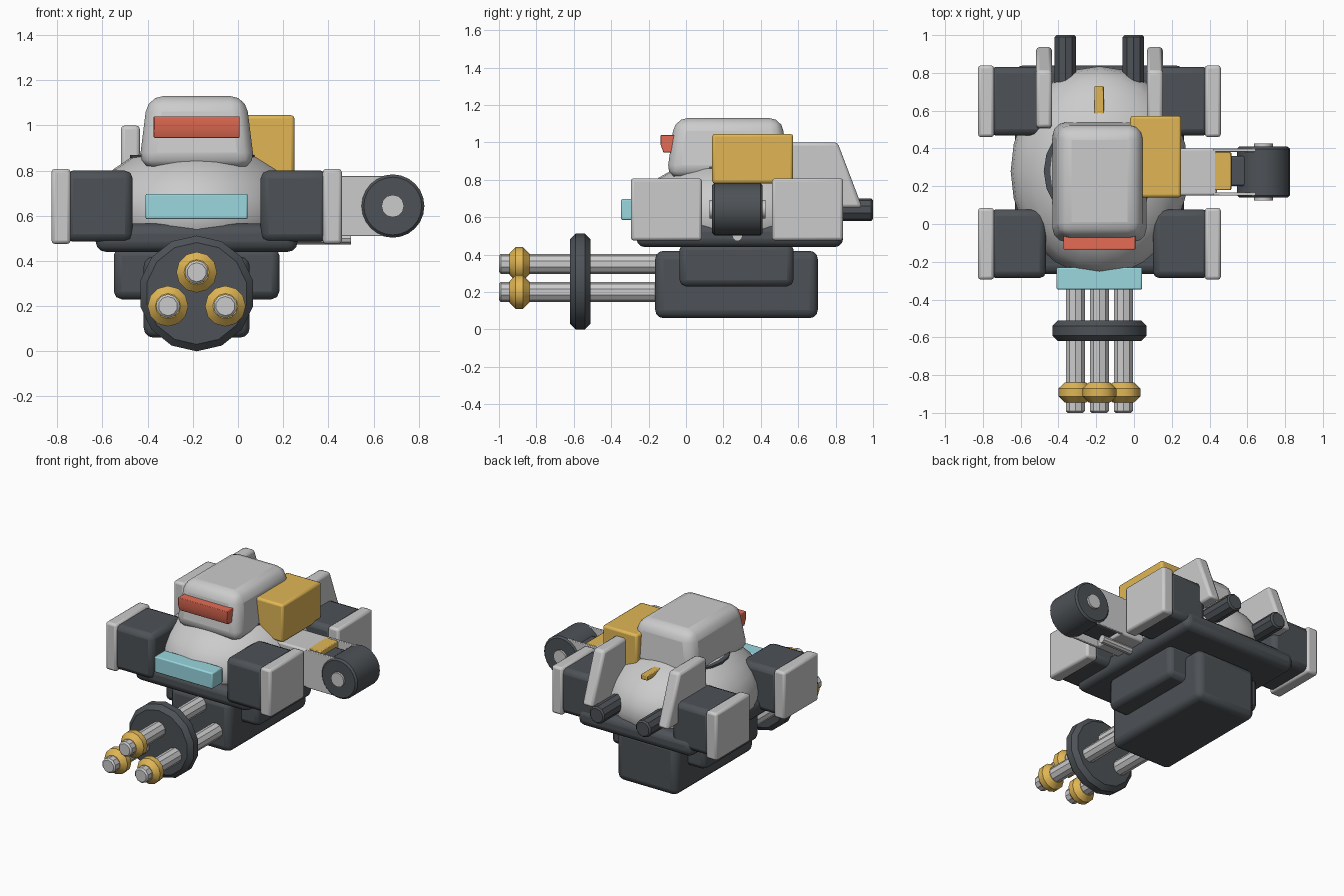
import bpy, bmesh, math
from mathutils import Matrix, Vector

if "Cube" in bpy.data.objects:
    bpy.data.objects.remove(bpy.data.objects["Cube"])

CX = -0.183  # mirror axis of the hull


def material(name, rgb):
    m = bpy.data.materials.new(name)
    m.diffuse_color = (*rgb, 1)
    m.use_nodes = True
    m.node_tree.nodes["Principled BSDF"].inputs["Base Color"].default_value = m.diffuse_color
    return m


DARK = material("dark_metal", (0.075, 0.085, 0.095))
GOLD = material("gold", (0.75, 0.47, 0.09))
RED = material("red", (0.78, 0.15, 0.09))
CYAN = material("cyan", (0.32, 0.68, 0.74))


def finish(name, bm, mat=None, bevel=0.0, segs=2):
    bmesh.ops.recalc_face_normals(bm, faces=bm.faces)
    me = bpy.data.meshes.new(name)
    bm.to_mesh(me)
    bm.free()
    ob = bpy.data.objects.new(name, me)
    bpy.context.collection.objects.link(ob)
    if mat:
        me.materials.append(mat)
    if bevel:
        b = ob.modifiers.new("bevel", 'BEVEL')
        b.width, b.segments, b.limit_method = bevel, segs, 'ANGLE'
        b.angle_limit = math.radians(50)
    bpy.ops.object.select_all(action='DESELECT')
    ob.select_set(True)
    bpy.context.view_layer.objects.active = ob
    bpy.ops.object.shade_smooth_by_angle(angle=math.radians(32))
    return ob


def box(name, x, y, z, mat=None, bevel=0.012, segs=2, taper=None):
    """Box from (min, max) ranges; taper = inset of the top in x, front, back."""
    bm = bmesh.new()
    bmesh.ops.create_cube(bm, size=1)
    for v in bm.verts:
        v.co = Vector([r[0] if c < 0 else r[1] for c, r in zip(v.co, (x, y, z))])
        if taper and v.co.z > sum(z) / 2:
            v.co.x += taper[0] if v.co.x < sum(x) / 2 else -taper[0]
            v.co.y += taper[1] if v.co.y < sum(y) / 2 else -taper[2]
    return finish(name, bm, mat, bevel, segs)


def prism(name, profile, x, mat=None, bevel=0.012):
    """Extrude a (y, z) profile along x."""
    bm = bmesh.new()
    f = bm.faces.new([bm.verts.new((x[0], *p)) for p in profile])
    r = bmesh.ops.extrude_face_region(bm, geom=[f])
    bmesh.ops.translate(bm, vec=(x[1] - x[0], 0, 0),
                        verts=[v for v in r["geom"] if isinstance(v, bmesh.types.BMVert)])
    return finish(name, bm, mat, bevel)


def cyl(name, axis, center, span, r, sides, mat=None, bevel=0.0, segs=1):
    """Cylinder along an axis; center gives the other two coordinates."""
    bm = bmesh.new()
    bmesh.ops.create_cone(bm, cap_ends=True, segments=sides, radius1=r, radius2=r,
                          depth=span[1] - span[0])
    mid = sum(span) / 2
    if axis == 'X':
        m = Matrix.Translation((mid, *center)) @ Matrix.Rotation(math.pi / 2, 4, 'Y')
    elif axis == 'Y':
        m = Matrix.Translation((center[0], mid, center[1])) @ Matrix.Rotation(math.pi / 2, 4, 'X')
    else:
        m = Matrix.Translation((*center, mid))
    bmesh.ops.transform(bm, matrix=m, verts=bm.verts)
    return finish(name, bm, mat, bevel, segs)


def flip(x, s):
    """Mirror a right-hand x range about the hull axis when s is -1."""
    return x if s > 0 else (2 * CX - x[1], 2 * CX - x[0])


# base plate and domed hull
box("base_plate", (-0.63, 0.264), (-0.265, 0.84), (0.44, 0.565), DARK, 0.045, 3)
bm = bmesh.new()
bmesh.ops.create_uvsphere(bm, u_segments=24, v_segments=14, radius=1)
bmesh.ops.transform(bm, verts=bm.verts,
                    matrix=Matrix.Translation((CX, 0.28, 0.61)) @ Matrix.Diagonal((0.47, 0.555, 0.315, 1)))
cut = bmesh.ops.bisect_plane(bm, geom=bm.verts[:] + bm.edges[:] + bm.faces[:],
                             plane_co=(0, 0, 0.5), plane_no=(0, 0, -1), clear_outer=True)
bmesh.ops.holes_fill(bm, edges=[e for e in bm.edges if e.is_boundary])
finish("hull_dome", bm)

# neck, head and visor
cyl("neck", 'Z', (CX, 0.28), (0.6, 0.87), 0.295, 20, DARK)
box("head", (-0.44, 0.075), (-0.105, 0.545), (0.81, 1.13), None, 0.07, 3, (0.04, 0.045, 0.03))
prism("visor", [(-0.135, 1.04), (-0.135, 0.985), (-0.12, 0.945), (-0.04, 0.945), (-0.04, 1.04)],
      (-0.373, 0.007), RED, 0.004)

# front light bar, side box and rear strip
box("front_light", (-0.41, 0.043), (-0.347, -0.23), (0.585, 0.697), CYAN, 0.008)
box("side_box", (-0.02, 0.25), (0.14, 0.573), (0.78, 1.045), GOLD, 0.015)
box("rear_strip", (-0.21, -0.16), (0.5, 0.73), (0.835, 0.87), GOLD, 0.005)

# four corner pods with outer armour
for s, side in ((1, "right"), (-1, "left")):
    for y0, end in ((-0.295, "front"), (0.46, "rear")):
        box(f"{end}_{side}_pod", flip((0.10, 0.4), s), (y0 + 0.008, y0 + 0.372),
            (0.485, 0.8), DARK, 0.035, 2)
        box(f"{end}_{side}_armour", flip((0.375, 0.46), s), (y0, y0 + 0.38),
            (0.475, 0.808), None, 0.016)
    # rear fins and exhaust pipes
    prism(f"{side}_fin", [(0.5, 0.65), (0.51, 1.0), (0.81, 1.0), (0.943, 0.65)],
          flip((0.068, 0.153), s), None, 0.018)
    cyl(f"{side}_exhaust", 'Y', (CX + s * 0.18, 0.64), (0.65, 1.0), 0.06, 10, DARK, 0.01)

# side arm with yoke and drum
box("arm_block", (0.15, 0.44), (0.15, 0.4), (0.51, 0.775))
for y0, end in ((0.15, "front"), (0.382, "rear")):
    box(f"{end}_yoke_plate", (0.42, 0.69), (y0, y0 + 0.018), (0.51, 0.775), None, 0.004)
box("arm_strip", (0.42, 0.515), (0.18, 0.38), (0.6, 0.775), GOLD, 0.005)
box("arm_link", (0.43, 0.65), (0.2, 0.36), (0.53, 0.74), DARK)
cyl("arm_drum", 'Y', (0.685, 0.643), (0.14, 0.41), 0.14, 24, DARK, 0.012)
cyl("drum_pin", 'Y', (0.685, 0.643), (0.125, 0.425), 0.05, 12)
cyl("arm_rod", 'X', (0.275, 0.5), (0.2, 0.5), 0.028, 10)

# gun housing below the hull
box("gun_mount", (-0.55, 0.183), (-0.035, 0.575), (0.23, 0.46), DARK, 0.035, 2)
box("gun_housing", (-0.418, 0.052), (-0.165, 0.705), (0.06, 0.42), DARK, 0.045, 3)

# barrel disc, three barrels and muzzle rings
cyl("barrel_disc", 'Y', (CX, 0.256), (-0.62, -0.51), 0.256, 14, DARK, 0.03)
for i, (x, z) in enumerate(((CX, 0.35), (CX - 0.127, 0.2), (CX + 0.127, 0.2))):
    cyl(f"barrel_{i + 1}", 'Y', (x, z), (-1.0, -0.1), 0.053, 10, None, 0.01)
    cyl(f"muzzle_ring_{i + 1}", 'Y', (x, z), (-0.945, -0.838), 0.09, 12, GOLD, 0.033)
